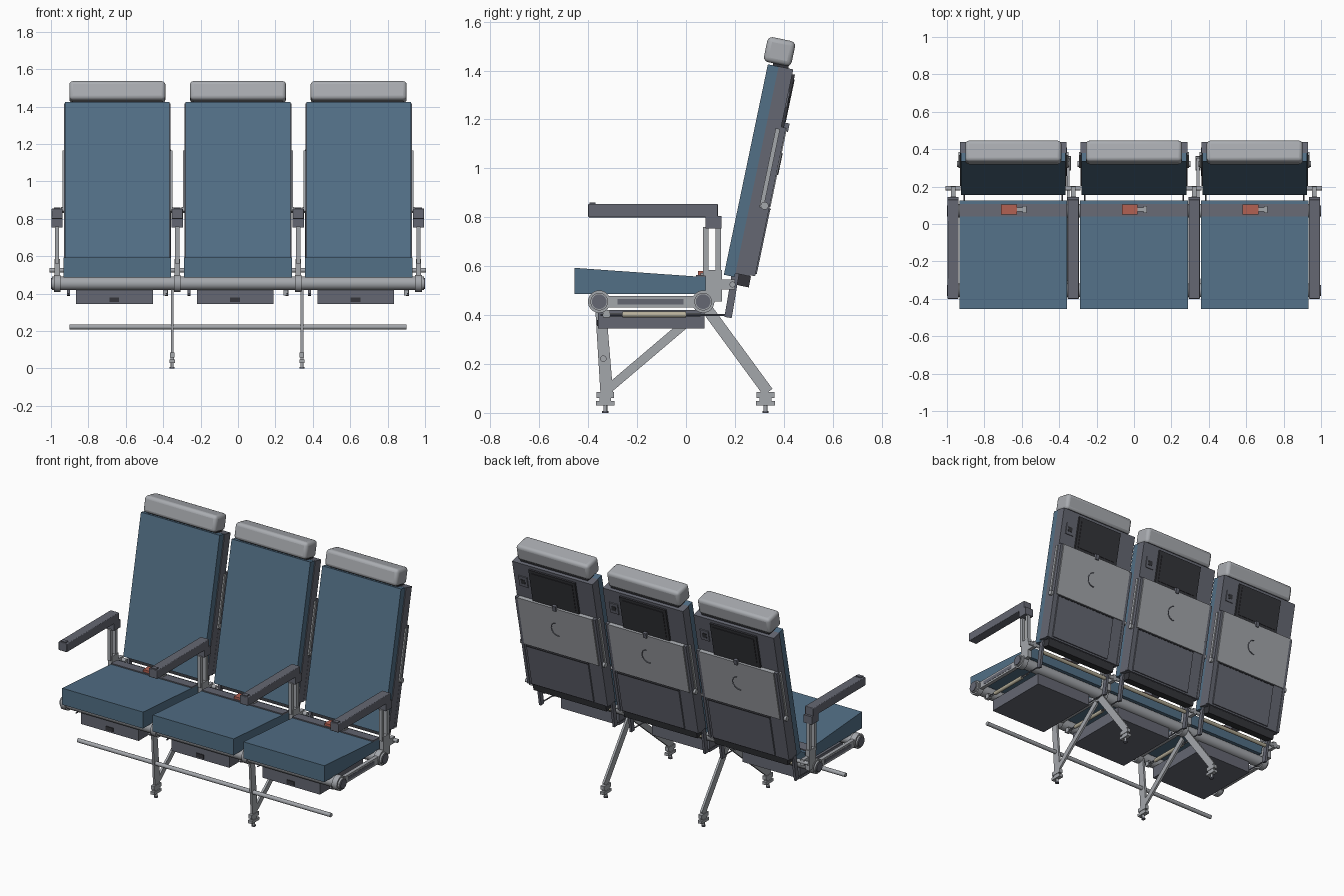
import bpy, bmesh, math
from mathutils import Vector

cube = bpy.data.objects.get("Cube")
if cube:
    bpy.data.objects.remove(cube, do_unlink=True)


def material(name, r, g, b):
    m = bpy.data.materials.new(name)
    m.use_nodes = True
    m.diffuse_color = (r, g, b, 1)
    m.node_tree.nodes["Principled BSDF"].inputs["Base Color"].default_value = (r, g, b, 1)
    return m


BLUE = material("blue fabric", .085, .16, .24)
GREY = material("slate plastic", .13, .137, .17)
METAL = material("light metal", .37, .385, .41)
SOFT = material("headrest grey", .40, .415, .44)
DARK = material("dark screen", .035, .036, .043)
CREAM = material("cream rod", .48, .44, .33)
RED = material("red buckle", .45, .12, .085)


def finish(name, bm, mat, bevel=0, smooth=False):
    bmesh.ops.recalc_face_normals(bm, faces=bm.faces)
    me = bpy.data.meshes.new(name)
    bm.to_mesh(me)
    bm.free()
    me.materials.append(mat)
    ob = bpy.data.objects.new(name, me)
    bpy.context.collection.objects.link(ob)
    if bevel:
        mod = ob.modifiers.new("rounding", "BEVEL")
        mod.width, mod.segments = bevel, 3
    if smooth or bevel:
        bpy.ops.object.select_all(action="DESELECT")
        ob.select_set(True)
        bpy.context.view_layer.objects.active = ob
        bpy.ops.object.shade_smooth_by_angle(angle=math.radians(40))
    return ob


def prism(name, mat, pts, x0, x1, bevel=0):
    """Side profile of (y, z) points extruded from x0 to x1."""
    bm = bmesh.new()
    rows = [[bm.verts.new((x, y, z)) for y, z in pts] for x in (x0, x1)]
    bm.faces.new(rows[0])
    bm.faces.new(rows[1])
    for i in range(len(pts)):
        j = (i + 1) % len(pts)
        bm.faces.new((rows[0][i], rows[0][j], rows[1][j], rows[1][i]))
    return finish(name, bm, mat, bevel)


def box(name, mat, x0, x1, y0, y1, z0, z1, bevel=0):
    return prism(name, mat, [(y0, z0), (y1, z0), (y1, z1), (y0, z1)], x0, x1, bevel)


def strut(name, mat, a, b, w, x0, x1):
    """Flat bar of width w running between two (y, z) points."""
    a, b = Vector(a), Vector(b)
    n = (b - a).normalized().orthogonal() * w / 2
    return prism(name, mat, [a - n, b - n, b + n, a + n], x0, x1)


def rod(name, mat, a, b, r, sides=20):
    a, b = Vector(a), Vector(b)
    bm = bmesh.new()
    bmesh.ops.create_cone(bm, cap_ends=True, segments=sides, radius1=r, radius2=r,
                          depth=(b - a).length)
    bm.transform(Vector((0, 0, 1)).rotation_difference(b - a).to_matrix().to_4x4())
    bmesh.ops.translate(bm, verts=bm.verts, vec=(a + b) / 2)
    return finish(name, bm, mat, smooth=True)


# Reclined frame of the backrest: s runs up along it, d runs backwards through it
TILT = math.radians(11.8)


def back(s, d):
    return (.155 + s * math.sin(TILT) + d * math.cos(TILT),
            .565 + s * math.cos(TILT) - d * math.sin(TILT))


def slab(name, mat, x0, x1, s0, s1, d0, d1, bevel=0):
    return prism(name, mat, [back(s0, d0), back(s0, d1), back(s1, d1), back(s1, d0)],
                 x0, x1, bevel)


def seat(c):
    # cushions and headrest
    prism("seat_cushion", BLUE, [(-.455, .487), (.11, .487), (.125, .552), (-.455, .593)],
          c - .288, c + .288)
    slab("back_cushion", BLUE, c - .28, c + .28, 0, .879, 0, .045)
    slab("headrest", SOFT, c - .257, c + .257, .888, .992, -.022, .094, .02)
    slab("headrest_mount", DARK, c - .24, c + .24, .87, .9, .02, .085)

    # belt and buckle
    prism("lap_belt", GREY, [(.04, .555), (.108, .55), (.108, .56), (.04, .565)],
          c - .288, c + .288)
    box("buckle", RED, c - .065, c + .02, .05, .105, .555, .58)
    box("buckle_tongue", METAL, c + .02, c + .05, .068, .088, .555, .572)
    box("buckle_tongue_end", METAL, c + .05, c + .07, .06, .096, .555, .572)

    # back shell with raised lower pocket
    slab("back_shell", GREY, c - .285, c + .285, .015, .88, .045, .106)
    slab("lower_shell", GREY, c - .27, c + .285, .02, .315, .1, .122)
    slab("literature_pocket", GREY, c - .19, c + .25, .03, .3, .12, .131)
    slab("pocket_rim", DARK, c - .19, c + .25, .297, .303, .12, .133)
    for side in (-1, 1):
        x = c + side * .277
        slab("shell_side_rail", GREY, x - .009, x + .009, .02, .64, .1, .126)

    # screen and socket
    slab("screen_frame", DARK, c - .165, c + .165, .64, .86, .1, .117)
    slab("screen_glass", DARK, c - .145, c + .145, .66, .84, .116, .12)
    slab("socket_plate", GREY, c + .19, c + .25, .72, .79, .105, .112)
    slab("socket", DARK, c + .205, c + .235, .74, .77, .111, .114)

    # folding table with latch, arms and cup mark
    slab("tray_table", METAL, c - .265, c + .265, .31, .64, .106, .13)
    slab("table_latch", GREY, c - .012, c + .012, .625, .66, .106, .137)
    cup = [(c + .045 * math.cos(a), *back(.49 + .045 * math.sin(a), .131))
           for a in [math.radians(20 * i - 100) for i in range(10)]]
    for a, b in zip(cup, cup[1:]):
        rod("cup_mark", GREY, a, b, .003, 6)
    for side in (-1, 1):
        x = c + side * .289
        slab("table_arm", METAL, x - .005, x + .005, .3, .63, .085, .103)
        rod("table_pivot", METAL, (x - .012, *back(.31, .105)), (x + .012, *back(.31, .105)), .016)

    # linkage below the backrest
    for side in (-1, 1):
        x = c + side * .262
        strut("back_bracket", GREY, (.205, .585), (.172, .39), .03, x - .008, x + .008)
        rod("pan_wire", GREY, (x, -.35, .4), (x, .17, .4), .004, 8)
    rod("back_cross_rod", CREAM, (c - .255, .187, .5), (c + .255, .187, .5), .012)
    slab("lower_back_bar", DARK, c - .26, c + .26, -.03, .016, .045, .11)
    rod("recline_cylinder", CREAM, (c + .255, -.26, .402), (c + .255, 0, .402), .012)
    rod("recline_piston", METAL, (c + .255, -.33, .402), (c + .255, .06, .402), .007)
    box("recline_end", METAL, c + .243, c + .267, -.34, -.31, .39, .42)

    # stowage box under the seat
    box("stowage_box", GREY, c - .22, c + .19, -.36, .075, .345, .42)
    box("stowage_handle", DARK, c - .043, c + .01, -.365, -.355, .355, .38)


for c in (-.645, 0, .645):
    seat(c)

# Cross tubes with end plugs
for y in (-.355, .07):
    rod("cross_tube", METAL, (-.995, y, .455), (.995, y, .455), .036, 32)
    for side in (-1, 1):
        rod("tube_plug", GREY, (side * .99, y, .455), (side, y, .455), .03, 32)

# Armrests with their side frames
for x in (-.967, -.325, .322, .965):
    box("armrest", GREY, x - .03, x + .03, -.4, .13, .8, .855, .004)
    box("armrest_button", GREY, x - .018, x + .018, -.395, -.37, .85, .861)
    box("armrest_knuckle", GREY, x - .03, x + .03, .08, .145, .755, .805)
    for y in (.08, .132):
        box("armrest_post", METAL, x - .011, x + .011, y - .011, y + .011, .56, .76)
    box("frame_bracket", METAL, x - .014, x + .014, .08, .148, .455, .585)
    box("hinge_lug", METAL, x - .012, x + .012, .145, .2, .505, .545)
    rod("hinge_pin", METAL, (x - .04, .19, .525), (x + .04, .19, .525), .012)
    box("side_beam", METAL, x - .012, x + .012, -.33, .05, .432, .478)
    for side in (-1, 1):
        edge = x + side * .0125
        box("beam_slot", GREY, edge - .001, edge + .001, -.28, -.01, .444, .466)
    for y in (-.355, .07):
        rod("tube_collar", METAL, (x - .018, y, .455), (x + .018, y, .455), .046, 32)

# Legs, braces and feet
for x in (-.352, .342):
    x0, x1 = x - .007, x + .007
    prism("front_leg", METAL, [(-.372, .44), (-.328, .44), (-.298, .08), (-.35, .08)], x0, x1)
    strut("rear_leg", METAL, (.075, .44), (.335, .085), .046, x0, x1)
    strut("diagonal_brace", METAL, (-.315, .1), (.05, .41), .036, x0, x1)
    for y in (-.33, .325):
        box("foot_upper", METAL, x - .012, x + .012, y - .036, y + .036, .06, .085)
        box("foot_neck", METAL, x - .009, x + .009, y - .024, y + .024, .046, .062)
        box("foot_lower", METAL, x - .014, x + .014, y - .038, y + .038, .03, .048)
        rod("foot_pin", METAL, (x, y, .004), (x, y, .035), .008, 12)
        rod("foot_stud", GREY, (x, y, 0), (x, y, .008), .013, 12)

# Luggage bar
rod("luggage_bar", METAL, (-.9, -.338, .222), (.9, -.338, .222), .013)
